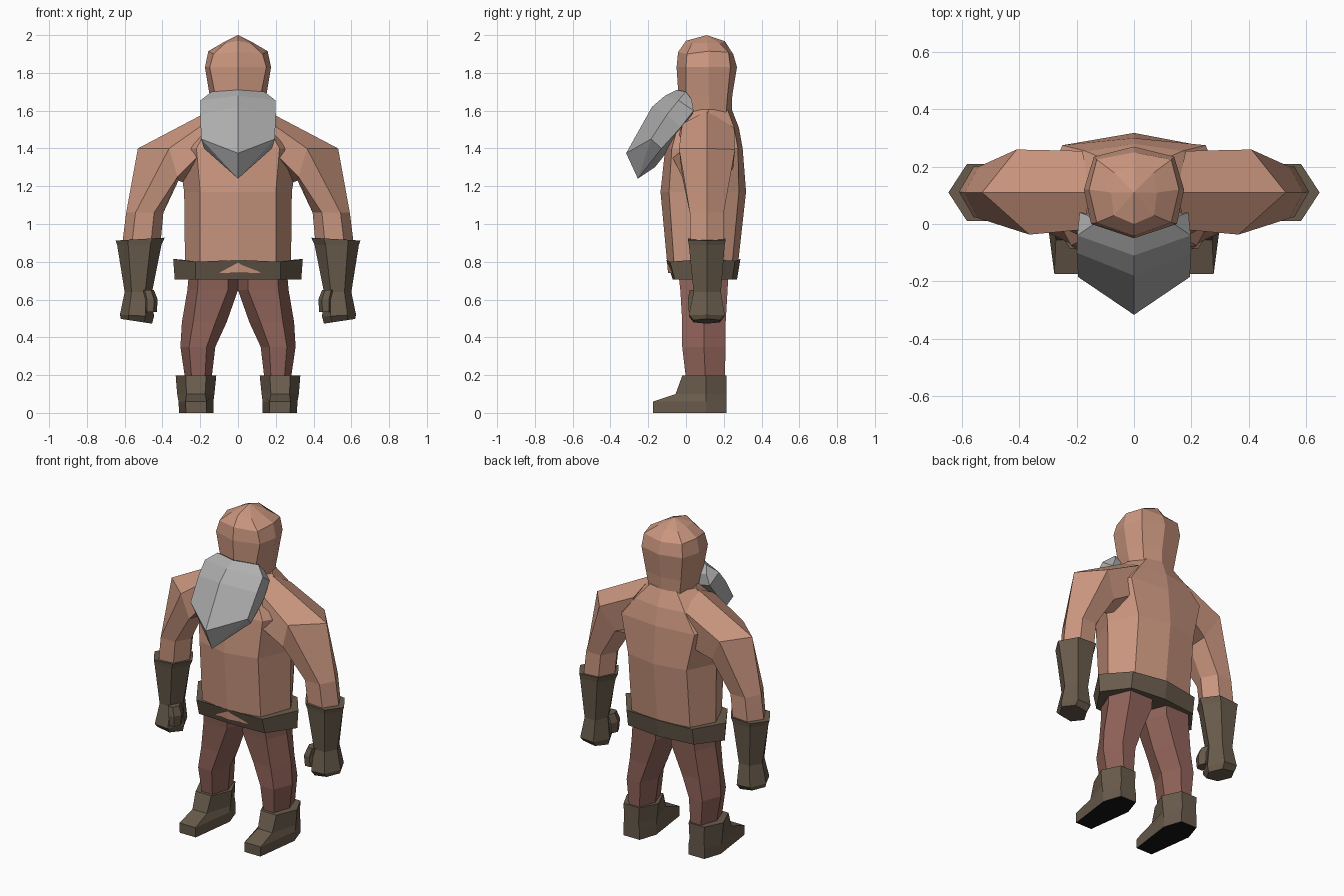
import bpy, bmesh


def material(name, r, g, b):
    m = bpy.data.materials.new(name)
    m.diffuse_color = (r, g, b, 1)
    return m


SKIN = material("skin", 0.60, 0.31, 0.215)
HAIR = material("grey_hair", 0.43, 0.43, 0.43)
CLOTH = material("maroon_cloth", 0.28, 0.125, 0.10)
LEATHER = material("brown_leather", 0.14, 0.105, 0.072)
SOLE = material("black_sole", 0.008, 0.008, 0.008)


def loft(name, rings, mat, paired=False):
    """Skin a stack of equal rings into a closed flat-faced mesh."""
    bm = bmesh.new()
    loops = [[bm.verts.new(p) for p in ring] for ring in rings]
    n = len(loops[0])
    for a, b in zip(loops, loops[1:]):
        for i in range(n):
            j = (i + 1) % n
            bm.faces.new((a[i], a[j], b[j], b[i]))
    bm.faces.new(loops[0])
    bm.faces.new(loops[-1])
    bmesh.ops.remove_doubles(bm, verts=bm.verts, dist=0.0005)
    bmesh.ops.recalc_face_normals(bm, faces=bm.faces)
    me = bpy.data.meshes.new(name)
    bm.to_mesh(me)
    bm.free()
    me.materials.append(mat)
    ob = bpy.data.objects.new(name, me)
    bpy.context.collection.objects.link(ob)
    if paired:
        mod = ob.modifiers.new("mirror", 'MIRROR')
        mod.use_mirror_merge = False
    return ob


def sym(half):
    """Half ring from front centre to back centre, completed across x = 0."""
    return half + [(-x, y, z) for x, y, z in reversed(half[1:-1])]


def octo(front, corner, side, back_corner, back, z):
    """Symmetric eight-sided level ring."""
    return sym([(0, front, z), (*corner, z), (*side, z), (*back_corner, z), (0, back, z)])


def hexa(x0, x1, y0, y1, z, f=0.25, tilt=0.0, ym=None):
    """Six-sided ring with its points to the sides; tilt raises the outer side."""
    ym = (y0 + y1) / 2 if ym is None else ym
    a, b = x0 + (x1 - x0) * f, x1 - (x1 - x0) * f
    pts = [(x1, ym), (b, y0), (a, y0), (x0, ym), (a, y1), (b, y1)]
    return [(x, y, z + tilt * ((x - x0) / (x1 - x0) - 0.5)) for x, y in pts]


# Head and neck
loft("head", [
    octo(0.03, (0.11, 0.05), (0.13, 0.13), (0.10, 0.21), 0.24, 1.55),
    octo(-0.04, (0.12, 0.0), (0.15, 0.12), (0.12, 0.22), 0.245, 1.68),
    octo(-0.05, (0.15, 0.0), (0.175, 0.12), (0.14, 0.235), 0.27, 1.83),
    sym([(0, -0.042, 1.91), (0.13, 0.005, 1.90), (0.157, 0.12, 1.915),
         (0.13, 0.225, 1.91), (0, 0.25, 1.90)]),
    sym([(0, 0.0, 1.97), (0.07, 0.03, 1.955), (0.08, 0.11, 1.96),
         (0.07, 0.18, 1.955), (0, 0.205, 1.968)]),
    [(0, 0.11, 2.0)] * 8,
], SKIN)

# Beard, a wedge hanging forward to a point
loft("beard", [
    sym([(0, -0.05, 1.71), (0.14, 0.0, 1.70), (0.16, 0.03, 1.66), (0, 0.03, 1.62)]),
    sym([(0, -0.11, 1.68), (0.198, -0.04, 1.655), (0.19, 0.04, 1.60), (0, 0.03, 1.56)]),
    sym([(0, -0.18, 1.62), (0.20, -0.10, 1.58), (0.195, -0.03, 1.51), (0, -0.03, 1.47)]),
    sym([(0, -0.317, 1.375), (0.195, -0.185, 1.45), (0.18, -0.13, 1.40), (0, -0.165, 1.30)]),
    [(0, -0.255, 1.24)] * 6,
], HAIR)

# Torso
loft("torso", [
    octo(-0.095, (0.20, -0.06), (0.28, 0.11), (0.20, 0.24), 0.27, 0.74),
    octo(-0.135, (0.20, -0.09), (0.285, 0.11), (0.20, 0.28), 0.318, 1.17),
    octo(-0.11, (0.22, -0.075), (0.32, 0.11), (0.25, 0.275), 0.30, 1.40),
    octo(-0.08, (0.16, -0.045), (0.25, 0.10), (0.17, 0.255), 0.28, 1.51),
    octo(0.0, (0.10, 0.03), (0.15, 0.12), (0.09, 0.22), 0.243, 1.605),
], SKIN)

# Arms, from broad shoulders down into the gloves
loft("arms", [
    [(0.15, 0.11, 1.60), (0.18, -0.02, 1.53), (0.22, -0.07, 1.35),
     (0.24, 0.11, 1.20), (0.23, 0.25, 1.30), (0.18, 0.255, 1.51)],
    [(0.53, 0.11, 1.40), (0.365, -0.037, 1.40), (0.32, -0.02, 1.25),
     (0.315, 0.11, 1.23), (0.33, 0.22, 1.25), (0.41, 0.26, 1.395)],
    hexa(0.395, 0.592, 0.02, 0.20, 1.06),
    hexa(0.41, 0.612, 0.025, 0.20, 0.90),
], SKIN, True)

# Gloves with flared cuffs
loft("gloves", [
    hexa(0.388, 0.648, 0.01, 0.21, 0.92, tilt=-0.015),
    hexa(0.405, 0.64, 0.015, 0.205, 0.89),
    hexa(0.455, 0.60, 0.04, 0.185, 0.64),
    hexa(0.445, 0.625, 0.015, 0.205, 0.515, tilt=0.01),
    hexa(0.455, 0.62, 0.04, 0.18, 0.485, tilt=0.025),
], LEATHER, True)

# Thumbs
loft("thumbs", [
    hexa(0.445, 0.51, 0.02, 0.10, 0.65),
    hexa(0.425, 0.50, 0.01, 0.10, 0.60),
    hexa(0.43, 0.50, 0.015, 0.09, 0.535),
], LEATHER, True)

# Belt
loft("belt", [
    octo(-0.07, (0.225, -0.06), (0.335, 0.10), (0.225, 0.245), 0.27, 0.705),
    sym([(0, -0.105, 0.81), (0.225, -0.085, 0.80), (0.343, 0.10, 0.815),
         (0.225, 0.26, 0.805), (0, 0.288, 0.815)]),
], LEATHER)

# Trouser legs
loft("trouser_legs", [
    hexa(0.0, 0.26, -0.04, 0.225, 0.74, 0.2),
    hexa(0.0, 0.268, -0.03, 0.22, 0.65, 0.2),
    hexa(0.06, 0.297, -0.02, 0.21, 0.48),
    hexa(0.12, 0.305, -0.02, 0.21, 0.35),
    hexa(0.14, 0.28, 0.0, 0.205, 0.18),
], CLOTH, True)

# Boots, with the downward face as a black sole
boots = loft("boots", [
    hexa(0.13, 0.312, -0.175, 0.215, 0.0, 0.2, ym=0.105),
    hexa(0.13, 0.315, -0.175, 0.215, 0.06, 0.2, ym=0.105),
    hexa(0.125, 0.322, -0.055, 0.215, 0.10, ym=0.105),
    hexa(0.115, 0.33, -0.02, 0.215, 0.197, ym=0.105),
], LEATHER, True)
boots.data.materials.append(SOLE)
for poly in boots.data.polygons:
    poly.material_index = 1 if poly.normal.z < -0.9 else 0
